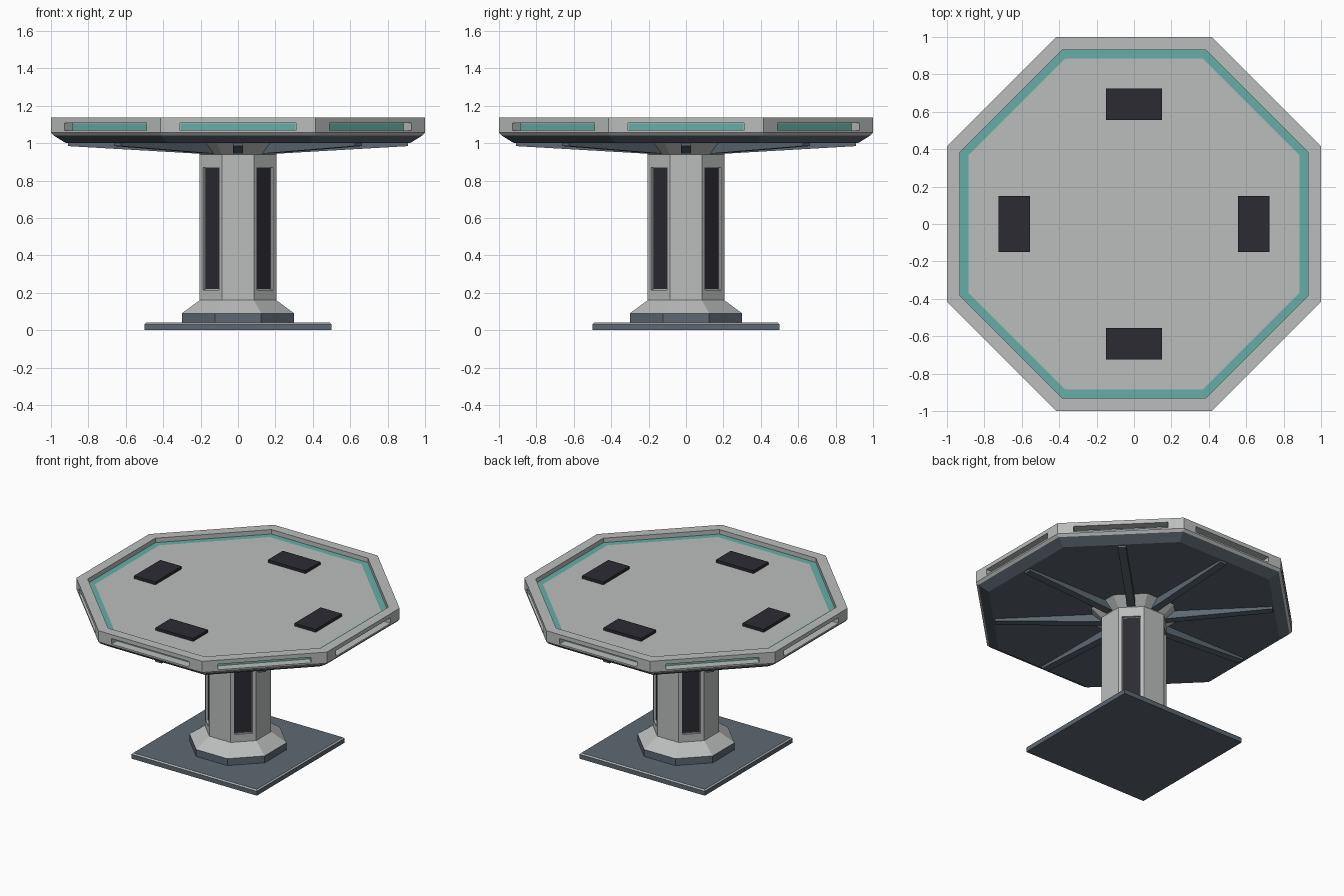
import bpy, bmesh, math
from mathutils import Vector, Matrix

old = bpy.data.objects.get("Cube")
if old:
    bpy.data.objects.remove(old, do_unlink=True)


def material(name, rgb):
    m = bpy.data.materials.new(name)
    m.use_nodes = True
    m.diffuse_color = (*rgb, 1)
    m.node_tree.nodes["Principled BSDF"].inputs["Base Color"].default_value = (*rgb, 1)
    return m


GREY = material("light grey", (0.50, 0.51, 0.51))
SLATE = material("slate blue", (0.11, 0.14, 0.17))
TEAL = material("teal glow", (0.13, 0.43, 0.38))
DARK = material("dark panel", (0.025, 0.024, 0.033))
PALETTE = [GREY, SLATE, TEAL, DARK]
TAN = math.tan(math.pi / 8)


def finish(name, bm):
    bmesh.ops.recalc_face_normals(bm, faces=bm.faces)
    mesh = bpy.data.meshes.new(name)
    bm.to_mesh(mesh)
    bm.free()
    for m in PALETTE:
        mesh.materials.append(m)
    ob = bpy.data.objects.new(name, mesh)
    bpy.context.collection.objects.link(ob)
    return ob


def add_face(bm, verts, mat):
    f = bm.faces.new(verts)
    f.material_index = PALETTE.index(mat)
    return f


def recess(bm, quad, half, z0, z1, depth, border, wall, back):
    """Replace one upright side by a frame, a sunk pocket and a coloured back."""
    a, b, c, d = quad
    along = (b.co - a.co).normalized()
    mid = (a.co + b.co) / 2
    inward = -Vector((mid.x, mid.y, 0)).normalized()
    corners = [(-half, z0), (half, z0), (half, z1), (-half, z1)]

    def ring(push):
        return [bm.verts.new(Vector((mid.x, mid.y, z)) + along * s + inward * push)
                for s, z in corners]
    front, rear = ring(0), ring(depth)
    for i in range(4):
        j = (i + 1) % 4
        add_face(bm, (quad[i], quad[j], front[j], front[i]), wall)
        add_face(bm, (front[i], front[j], rear[j], rear[i]), wall)
    panel = add_face(bm, rear, back)
    if border:
        panel.normal_update()
        edge = bmesh.ops.inset_individual(bm, faces=[panel], thickness=border)["faces"]
        for f in edge:
            f.material_index = PALETTE.index(wall)


def octagon(name, profile, mats, caps, pockets=None):
    """Stack octagon rings (apothem, z); mats colours each band between rings."""
    bm = bmesh.new()
    rings = []
    for apothem, z in profile:
        r = apothem / math.cos(math.pi / 8)
        rings.append([bm.verts.new((r * math.cos((k - 0.5) * math.pi / 4),
                                    r * math.sin((k - 0.5) * math.pi / 4), z))
                      for k in range(8)])
    for band, mat in enumerate(mats):
        lo, hi = rings[band], rings[band + 1]
        for k in range(8):
            n = (k + 1) % 8
            quad = (lo[k], lo[n], hi[n], hi[k])
            if pockets and band == pockets["band"] and k % pockets["step"] == pockets["first"]:
                recess(bm, quad, *pockets["shape"])
            else:
                add_face(bm, quad, mat)
    add_face(bm, rings[0], caps[0])
    add_face(bm, rings[-1], caps[1])
    return finish(name, bm)


def box(name, size, centre, mat, turn=0):
    bm = bmesh.new()
    bmesh.ops.create_cube(bm, size=1)
    bmesh.ops.scale(bm, vec=size, verts=bm.verts)
    bmesh.ops.translate(bm, vec=centre, verts=bm.verts)
    bmesh.ops.rotate(bm, matrix=Matrix.Rotation(turn, 3, "Z"), verts=bm.verts)
    for f in bm.faces:
        f.material_index = PALETTE.index(mat)
    return finish(name, bm)


# Floor plate with a narrow bevelled top edge
plate = box("floor_plate", (1, 1, 0.04), (0, 0, 0.02), SLATE)
bm = bmesh.new()
bm.from_mesh(plate.data)
top_edges = [e for e in bm.edges if all(v.co.z > 0.03 for v in e.verts)]
bmesh.ops.bevel(bm, geom=top_edges, offset=0.008, segments=1, affect="EDGES")
bm.to_mesh(plate.data)
bm.free()

# Foot, column with sunk dark panels on the diagonals, and flared head
octagon("foot", [(0.30, 0.035), (0.30, 0.09), (0.205, 0.16)], [SLATE, GREY], (SLATE, GREY))
octagon("column", [(0.205, 0.16), (0.205, 0.94), (0.27, 1.0)], [GREY, GREY], (GREY, GREY),
        {"band": 0, "step": 2, "first": 1,
         "shape": (0.06, 0.215, 0.87, 0.015, 0.006, GREY, DARK)})

# Table top: slate tray, grey rim with lit slots, teal inlay, grey surface
octagon("table_top",
        [(0.92, 1.0), (0.985, 1.04), (1.0, 1.057), (1.0, 1.137),
         (0.93, 1.137), (0.93, 1.105), (0.885, 1.105)],
        [SLATE, GREY, GREY, GREY, GREY, TEAL], (SLATE, GREY),
        {"band": 2, "step": 1, "first": 0,
         "shape": (0.31, 1.068, 1.108, 0.06, 0.004, GREY, TEAL)})

# Eight tapered support ribs under the top
for k in range(8):
    rib = box("support_rib", (0.71, 0.054, 0.06), (0.555, 0, 0.975), SLATE)
    for v in rib.data.vertices:
        if v.co.z < 0.96:
            v.co.z = 0.984 if v.co.x > 0.5 else 0.943
    rib.data.transform(Matrix.Rotation(k * math.pi / 4, 4, "Z"))

# Four dark pads on the surface
for k in range(4):
    box("surface_pad", (0.17, 0.30, 0.02), (0.64, 0, 1.115), DARK, k * math.pi / 2)
